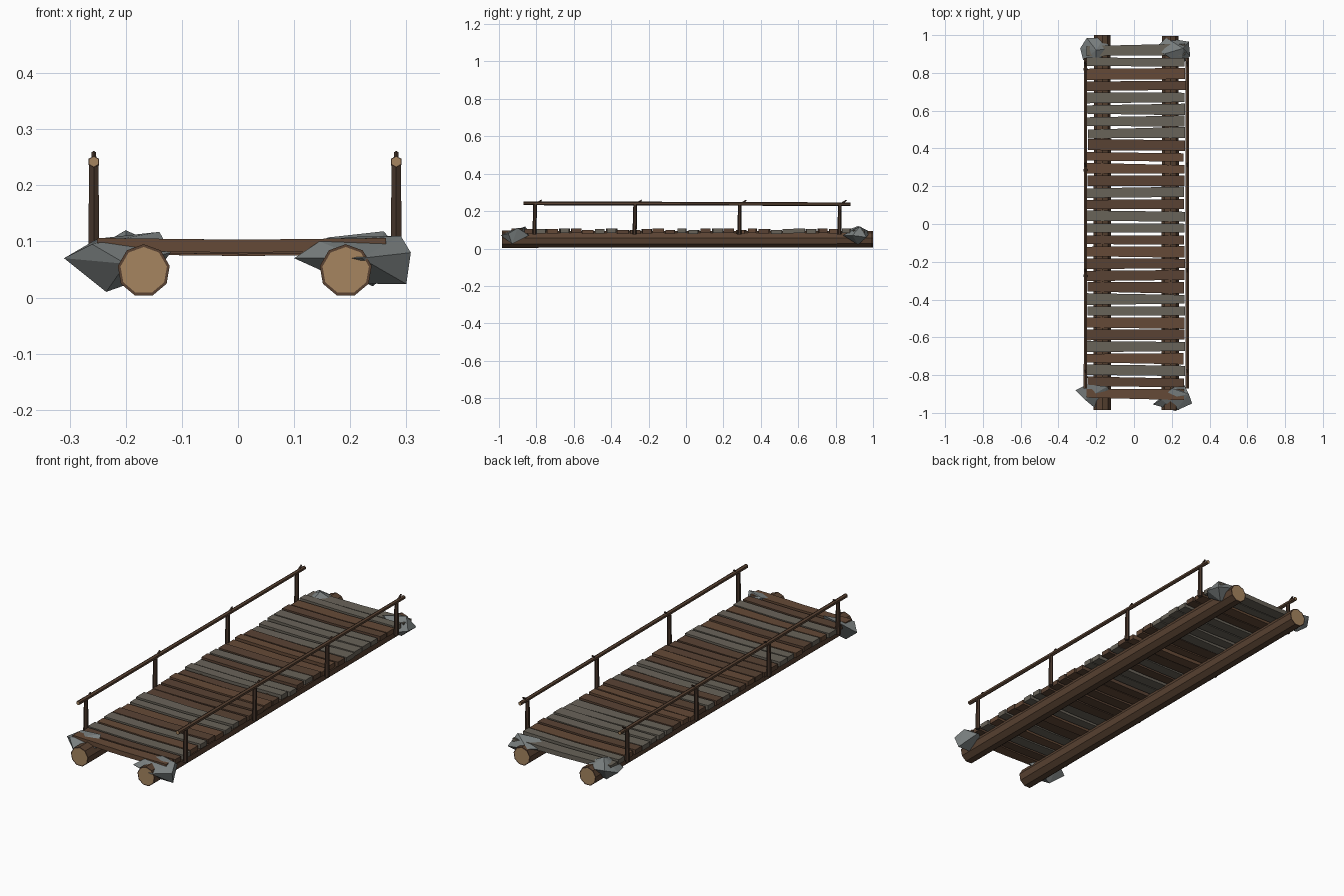
import bpy, bmesh, math, random
from mathutils import Vector, Matrix

if "Cube" in bpy.data.objects:
    bpy.data.objects.remove(bpy.data.objects["Cube"])
random.seed(7)


def mat(name, r, g, b):
    m = bpy.data.materials.new(name)
    m.diffuse_color = (r, g, b, 1)
    m.use_nodes = True
    m.node_tree.nodes["Principled BSDF"].inputs["Base Color"].default_value = m.diffuse_color
    return m


BARK = mat("bark", 0.10, 0.055, 0.032)
CUT = mat("cut_wood", 0.38, 0.235, 0.115)
BROWN = [mat("plank_brown_a", 0.13, 0.068, 0.038), mat("plank_brown_b", 0.10, 0.055, 0.034)]
GREY = mat("weathered_plank", 0.14, 0.125, 0.10)
POST = mat("post_wood", 0.06, 0.035, 0.023)
STONE = mat("stone", 0.19, 0.21, 0.21)


def finish(name, bm, mats):
    bmesh.ops.recalc_face_normals(bm, faces=bm.faces)
    me = bpy.data.meshes.new(name)
    bm.to_mesh(me)
    bm.free()
    for m in mats:
        me.materials.append(m)
    ob = bpy.data.objects.new(name, me)
    bpy.context.collection.objects.link(ob)
    return ob


def pole(name, a, b, r1, r2, sides, side_mat, inset=0.0):
    """Tapered pole from a to b, with optional inset cut-wood ends."""
    a, b = Vector(a), Vector(b)
    d = b - a
    bm = bmesh.new()
    bmesh.ops.create_cone(bm, cap_ends=True, segments=sides, radius1=r1, radius2=r2, depth=d.length)
    caps = [f for f in bm.faces if len(f.verts) == sides]
    if inset:
        for f in caps:
            bmesh.ops.inset_individual(bm, faces=[f], thickness=inset)
            f.material_index = 1
    rot = d.to_track_quat('Z', 'Y').to_matrix().to_4x4()
    bmesh.ops.transform(bm, matrix=Matrix.Translation((a + b) / 2) @ rot, verts=bm.verts)
    return finish(name, bm, [side_mat, CUT])


# Two main logs
pole("log_left", (-0.168, -0.985, 0.048), (-0.168, 1.0, 0.048), 0.047, 0.045, 9, BARK, 0.005)
pole("log_right", (0.192, -0.985, 0.048), (0.192, 0.995, 0.048), 0.047, 0.045, 9, BARK, 0.005)

# Deck planks, front to back: b = brown, g = weathered grey
pattern = "bbgbgbbggbbbbbggbgbbbbggggbbgg"
for i, c in enumerate(pattern):
    y = -0.90 + i * 1.82 / 29
    x0 = -0.249 + random.uniform(-0.006, 0.005)
    x1 = 0.268 + random.uniform(-0.006, 0.006)
    lift = random.choice((0.0, -0.003, 0.003))
    w0, w1 = random.uniform(0.022, 0.031), random.uniform(0.022, 0.031)
    skew = random.uniform(-0.004, 0.004)
    bm = bmesh.new()
    rings = []
    for t in (0.0, 0.5, 1.0):
        x = x0 + (x1 - x0) * t
        w = w0 + (w1 - w0) * t
        yc = y + skew * (2 * t - 1)
        z = 0.080 + lift - (0.003 if t == 0.5 else 0)
        rings.append([bm.verts.new((x, yc + sy * w, z + h))
                      for sy, h in ((-1, 0), (1, 0), (1, 0.023), (-1, 0.023))])
    for p, q in zip(rings, rings[1:]):
        for k in range(4):
            bm.faces.new((p[k], p[k - 1], q[k - 1], q[k]))
    bm.faces.new(rings[0])
    bm.faces.new(rings[-1])
    finish(f"plank_{i + 1}", bm, [GREY if c == "g" else random.choice(BROWN)])

# Handrails with posts and slanted binding pegs
for side, x in (("left", -0.257), ("right", 0.282)):
    pole(f"handrail_{side}", (x, -0.87, 0.242), (x, 0.88, 0.237), 0.0105, 0.0095, 6, BARK, 0.002)
    for n, y in enumerate((-0.81, -0.275, 0.285, 0.82)):
        pole(f"post_{side}_{n + 1}", (x, y, 0.075), (x, y + 0.003, 0.24), 0.0115, 0.0095, 6, POST)
        pole(f"peg_{side}_{n + 1}", (x, y, 0.232), (x, y + 0.038, 0.258), 0.006, 0.004, 5, POST)

# Corner boulders: faceted hulls of a few points each
rocks = {
    "front_left": [(-.31, -.88, .07), (-.25, -.85, .105), (-.14, -.86, .117), (-.12, -.91, .08),
                   (-.2, -.98, .06), (-.235, -.9, .01), (-.15, -.88, .04), (-.26, -.93, .095)],
    "front_right": [(.1, -.955, .07), (.145, -.93, .10), (.2, -.87, .108), (.29, -.9, .11),
                    (.308, -.95, .08), (.22, -.99, .07), (.30, -.93, .024), (.2, -.93, .025),
                    (.26, -.84, .07)],
    "back_left": [(-.285, .93, .07), (-.25, .985, .09), (-.16, .985, .08), (-.125, .93, .085),
                  (-.2, .84, .09), (-.27, .87, .07), (-.2, .92, .12), (-.22, .93, .02)],
    "back_right": [(.11, .93, .08), (.17, .985, .085), (.29, .965, .06), (.297, .89, .07),
                   (.25, .84, .07), (.26, .93, .118), (.16, .90, .107), (.24, .92, .02)],
}
for name, pts in rocks.items():
    bm = bmesh.new()
    for p in pts:
        bm.verts.new(p)
    bmesh.ops.convex_hull(bm, input=bm.verts)
    finish(f"rock_{name}", bm, [STONE])
